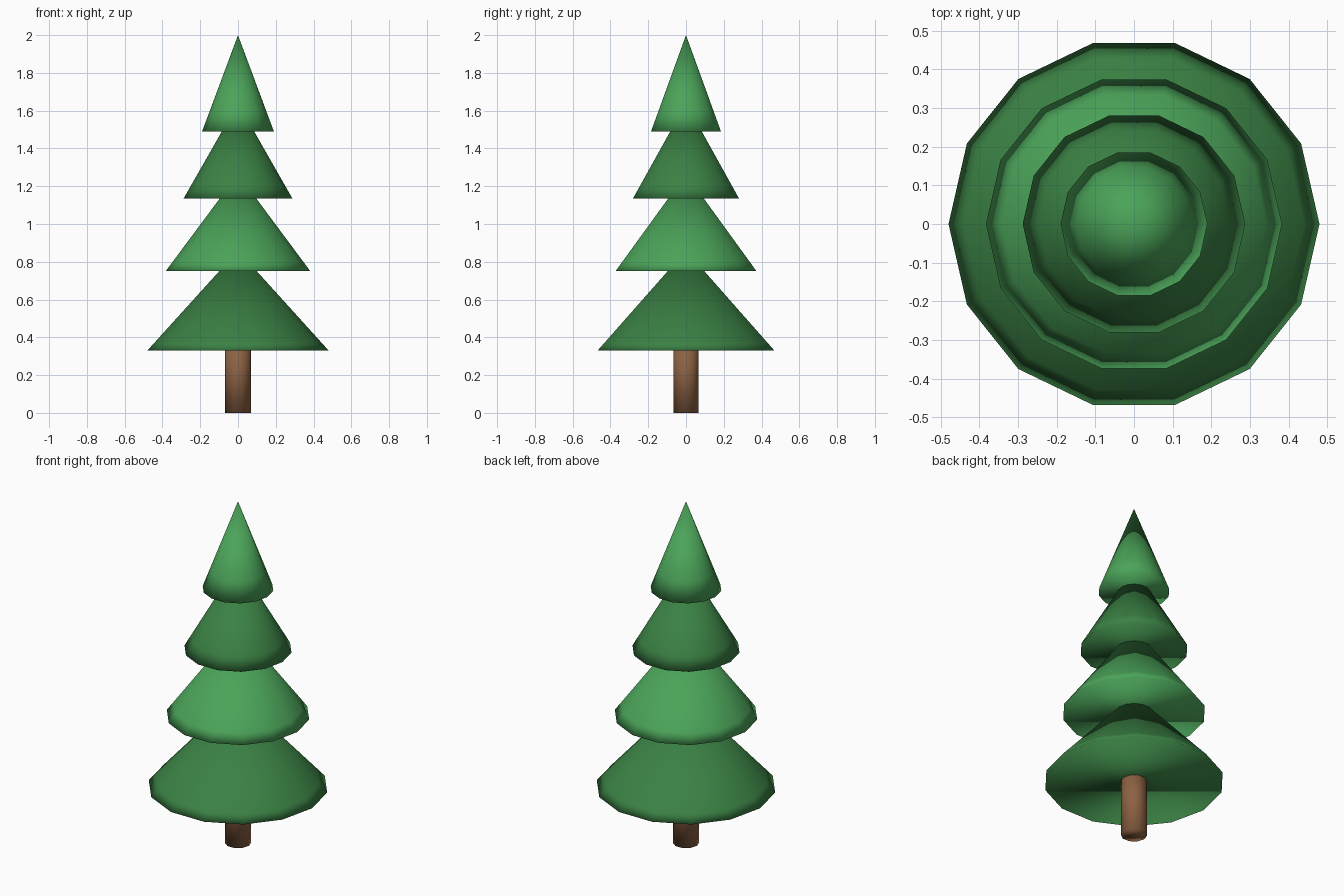
import bpy, bmesh
from math import cos, sin, tau

if "Cube" in bpy.data.objects:
    bpy.data.objects.remove(bpy.data.objects["Cube"])


def material(name, rgb):
    m = bpy.data.materials.new(name)
    m.diffuse_color = (*rgb, 1)
    m.use_nodes = True
    m.node_tree.nodes["Principled BSDF"].inputs["Base Color"].default_value = m.diffuse_color
    return m


def lathe(name, sides, profile, mat):
    """Spin (radius, z) points, bottom to top, with flat caps; radius 0 makes a tip."""
    bm = bmesh.new()
    rings = []
    for r, z in profile:
        count = sides if r else 1
        rings.append([bm.verts.new((r * cos(tau * i / sides), r * sin(tau * i / sides), z))
                      for i in range(count)])
    for a, b in zip(rings, rings[1:]):
        for i in range(sides):
            j = (i + 1) % sides
            bm.faces.new([a[i], a[j], b[0]] if len(b) == 1 else [a[i], a[j], b[j], b[i]])
    bm.faces.new(rings[0][::-1])
    if len(rings[-1]) > 1:
        bm.faces.new(rings[-1])
    # Smooth everywhere, so the rims shade softly
    for f in bm.faces:
        f.smooth = True
    mesh = bpy.data.meshes.new(name)
    bm.to_mesh(mesh)
    bm.free()
    mesh.materials.append(mat)
    obj = bpy.data.objects.new(name, mesh)
    bpy.context.collection.objects.link(obj)
    return obj


bark = material("bark", (0.26, 0.12, 0.055))
dark_green = material("dark_green", (0.043, 0.22, 0.058))
light_green = material("light_green", (0.07, 0.37, 0.10))

# Trunk
lathe("trunk", 10, [(0.07, 0), (0.07, 0.40)], bark)

# Foliage tiers: base radius, base height, tip height
tiers = [(0.48, 0.33, 0.86), (0.383, 0.75, 1.265), (0.288, 1.135, 1.64), (0.19, 1.49, 2.0)]
for n, (r, base, tip) in enumerate(tiers):
    edge = 0.04  # support ring near the rim keeps the cone shading even
    profile = [(r, base), (r - edge, base + (tip - base) * edge / r), (0, tip)]
    lathe(f"foliage_tier_{n + 1}", 14, profile, light_green if n % 2 else dark_green)
